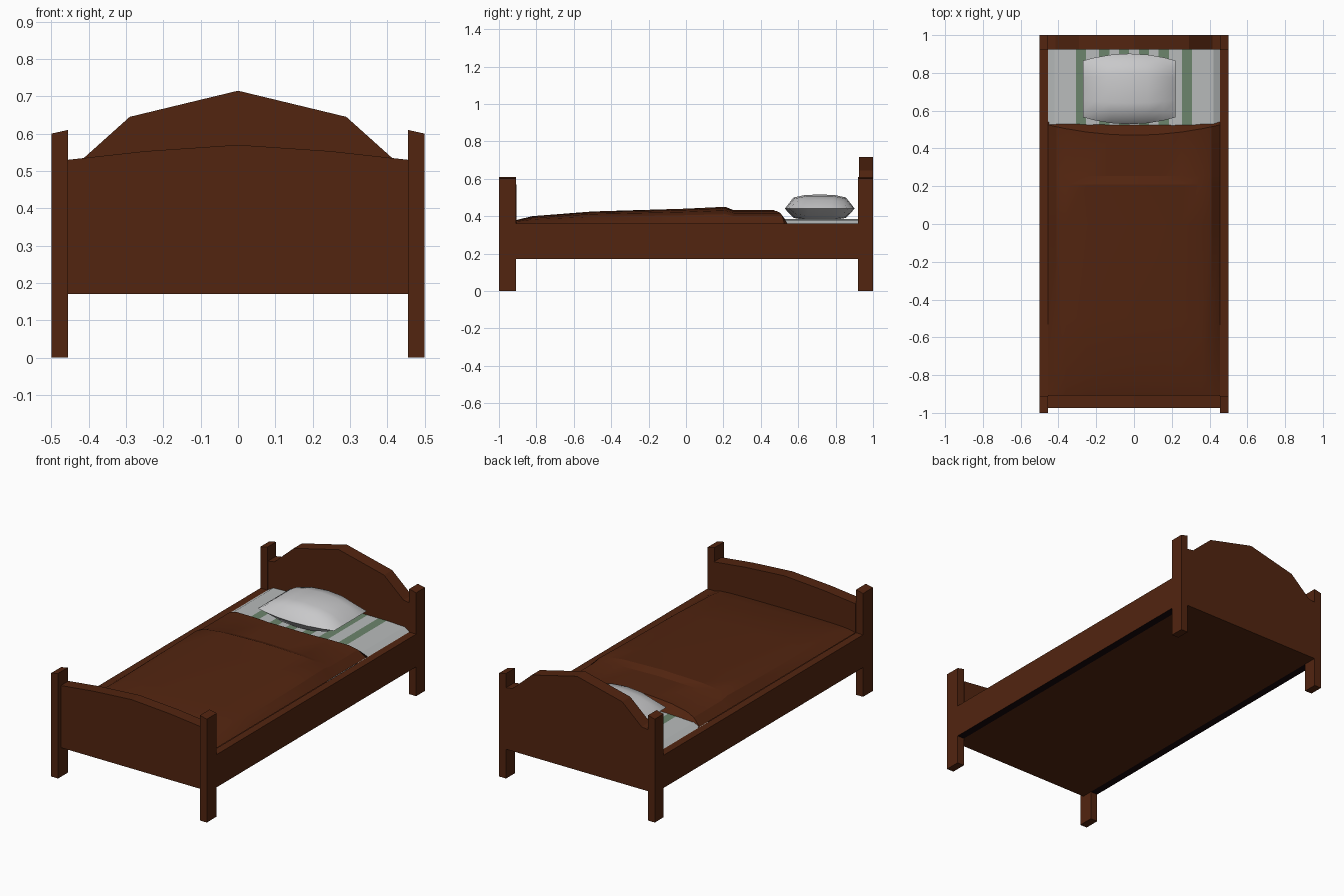
import bpy, bmesh, math

if "Cube" in bpy.data.objects:
    bpy.data.objects.remove(bpy.data.objects["Cube"])


def material(name, rgb):
    m = bpy.data.materials.new(name)
    m.diffuse_color = (*rgb, 1)
    m.use_nodes = True
    m.node_tree.nodes["Principled BSDF"].inputs["Base Color"].default_value = m.diffuse_color
    return m


BROWN = material("dark_brown", (0.085, 0.018, 0.005))
BLACK = material("near_black", (0.008, 0.002, 0.003))
SHEET = material("sheet_grey", (0.48, 0.50, 0.50))
GREEN = material("stripe_green", (0.15, 0.235, 0.15))
WHITE = material("pillow_white", (0.58, 0.58, 0.59))


def finish(name, bm, *mats, smooth=None):
    bmesh.ops.recalc_face_normals(bm, faces=bm.faces)
    me = bpy.data.meshes.new(name)
    bm.to_mesh(me)
    bm.free()
    for m in mats:
        me.materials.append(m)
    ob = bpy.data.objects.new(name, me)
    bpy.context.collection.objects.link(ob)
    if smooth:
        bpy.ops.object.select_all(action='DESELECT')
        ob.select_set(True)
        bpy.context.view_layer.objects.active = ob
        bpy.ops.object.shade_smooth_by_angle(angle=math.radians(smooth))
    return ob


def prism(profile, y0, y1):
    """Extrude an (x, z) outline along y."""
    bm = bmesh.new()
    a = [bm.verts.new((x, y0, z)) for x, z in profile]
    b = [bm.verts.new((x, y1, z)) for x, z in profile]
    bm.faces.new(a)
    bm.faces.new(b[::-1])
    n = len(a)
    for i in range(n):
        j = (i + 1) % n
        bm.faces.new((a[i], b[i], b[j], a[j]))
    bmesh.ops.recalc_face_normals(bm, faces=bm.faces)
    return bm


def symmetric(half):
    """Mirror an outline running from the right edge to the centre."""
    return half + [(-x, z) for x, z in reversed(half) if x > 0]


def lerp(pts, t):
    for (a, p), (b, q) in zip(pts, pts[1:]):
        if t <= b:
            return p + (q - p) * (t - a) / (b - a)
    return pts[-1][1]


IN, OUT = 0.455, 0.5

# Posts and side rails
for side, s in (("left", -1), ("right", 1)):
    post = [(s * IN, 0), (s * OUT, 0), (s * OUT, 0.60), (s * IN, 0.61)]
    finish(side + "_front_post", prism(post, -1, -0.91), BROWN)
    finish(side + "_back_post", prism(post, 0.92, 1), BROWN)
    rail = prism([(s * IN, 0.17), (s * OUT, 0.17), (s * OUT, 0.36), (s * IN, 0.36)], -0.91, 0.92)
    for f in rail.faces:
        if f.normal.z < -0.5:
            f.material_index = 1
    finish(side + "_rail", rail, BROWN, BLACK)

# Headboard and footboard
finish("headboard", prism(symmetric(
    [(IN, 0.17), (IN, 0.527), (0.415, 0.533), (0.29, 0.645), (0, 0.715)]), 0.925, 1), BROWN)
finish("footboard", prism(symmetric(
    [(IN, 0.17), (IN, 0.53), (0.25, 0.553), (0, 0.57)]), -0.975, -0.905), BROWN)

# Bed base
finish("base_panel", prism([(-IN, 0.17), (IN, 0.17), (IN, 0.20), (-IN, 0.20)], -0.905, 0.925), BROWN)

# Mattress with striped sheet
STRIPES = [(0.254, 0.307), (0.13, 0.185), (0.026, 0.08)]
top = [(x, 0.385) for lo, hi in STRIPES for x in (hi, lo)]
bm = prism(symmetric([(IN, 0.20), (IN, 0.36), (0.42, 0.38)] + top), 0.45, 0.925)
for f in bm.faces:
    cx = abs(f.calc_center_median().x)
    if f.normal.z > 0.5 and any(lo < cx < hi for lo, hi in STRIPES):
        f.material_index = 1
finish("mattress", bm, SHEET, GREEN)

# Blanket with folded top
rows = [(-0.905, 0.38), (-0.82, 0.40), (-0.5, 0.425), (0, 0.44),
        (0.21, 0.45), (0.255, 0.432), (0.47, 0.432), (0.54, 0.37)]
falloff = [(0, 1), (0.25, 0.92), (0.36, 0.78), (0.41, 0.55), (IN, 0)]
half = [IN, 0.41, 0.36, 0.25, 0.12, 0]
xs = [-x for x in half] + half[-2::-1]
bm = bmesh.new()
grid = []
for y, z in rows:
    line = []
    for x in xs:
        yy = y + 0.055 * (x / IN) ** 2 if y == 0.47 else y
        line.append(bm.verts.new((x, yy, 0.362 + (z - 0.362) * lerp(falloff, abs(x)))))
    grid.append(line)
for r0, r1 in zip(grid, grid[1:]):
    for i in range(len(xs) - 1):
        bm.faces.new((r0[i], r0[i + 1], r1[i + 1], r1[i]))
for f in bm.faces:
    f.normal_update()
blanket = finish("blanket", bm, BROWN, smooth=20)
if sum(p.normal.z for p in blanket.data.polygons) < 0:
    blanket.data.flip_normals()

# Pillow: two puffed shells sharing a rim
bm = bmesh.new()
steps = [-1, -0.75, -0.4, 0, 0.4, 0.75, 1]
for h in (0.075, -0.062):
    g = [[bm.verts.new((-0.024 + 0.245 * u,
                        0.715 + v * (0.15 + 0.037 * (1 - u * u)),
                        0.44 + h * (1 - u * u) ** 0.6 * (1 - v ** 4) ** 0.6))
          for u in steps] for v in steps]
    for j in range(6):
        for i in range(6):
            bm.faces.new((g[j][i], g[j][i + 1], g[j + 1][i + 1], g[j + 1][i]))
bmesh.ops.remove_doubles(bm, verts=bm.verts, dist=0.0005)
finish("pillow", bm, WHITE, smooth=50)
